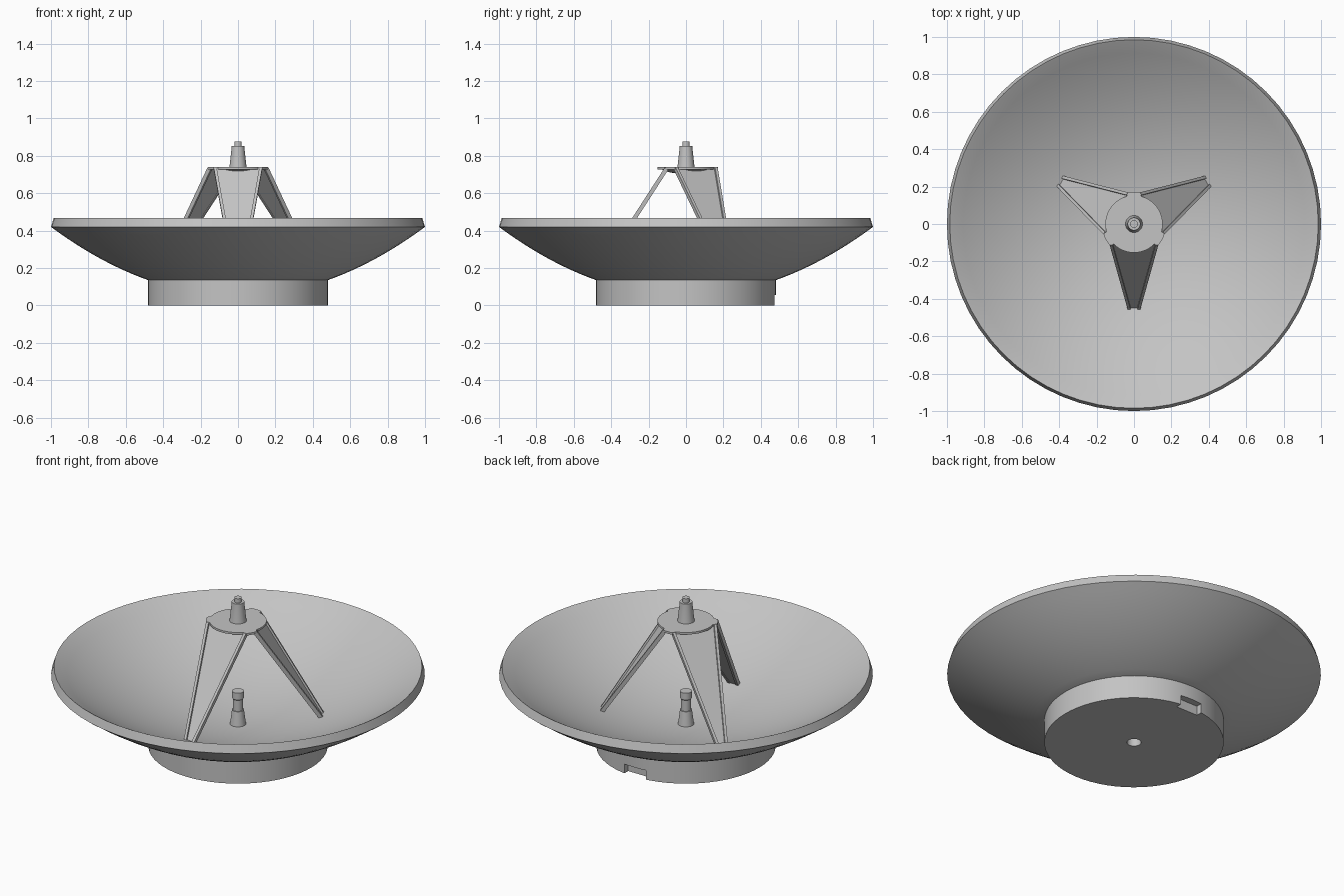
import bpy, bmesh
from math import sin, cos, pi, radians
from mathutils import Matrix, Vector

if "Cube" in bpy.data.objects:
    bpy.data.objects.remove(bpy.data.objects["Cube"])

grey = bpy.data.materials.new("light grey")
GREY = (0.55, 0.55, 0.55, 1)
grey.diffuse_color = GREY
grey.use_nodes = True
grey.node_tree.nodes["Principled BSDF"].inputs["Base Color"].default_value = GREY


def finish(name, bm):
    bmesh.ops.remove_doubles(bm, verts=bm.verts, dist=1e-5)
    bmesh.ops.recalc_face_normals(bm, faces=bm.faces)
    mesh = bpy.data.meshes.new(name)
    bm.to_mesh(mesh)
    bm.free()
    mesh.materials.append(grey)
    ob = bpy.data.objects.new(name, mesh)
    bpy.context.collection.objects.link(ob)
    return ob


def smooth(ob):
    bpy.ops.object.select_all(action="DESELECT")
    ob.select_set(True)
    bpy.context.view_layer.objects.active = ob
    bpy.ops.object.shade_smooth_by_angle(angle=radians(30))


def lathe(name, profile, segments=32):
    """Spin an (r, z) profile around the vertical axis."""
    bm = bmesh.new()
    verts = [bm.verts.new((r, 0, z)) for r, z in profile]
    edges = [bm.edges.new(pair) for pair in zip(verts, verts[1:])]
    bmesh.ops.spin(bm, geom=verts + edges, cent=(0, 0, 0), axis=(0, 0, 1),
                   angle=2 * pi, steps=segments, use_merge=True)
    return finish(name, bm)


def prism(bm, outline, offset):
    """Solid from a closed 3D outline pushed along an offset."""
    face = bm.faces.new([bm.verts.new(p) for p in outline])
    made = bmesh.ops.extrude_face_region(bm, geom=[face], use_keep_orig=True)
    bmesh.ops.translate(bm, vec=offset,
                        verts=[g for g in made["geom"] if isinstance(g, bmesh.types.BMVert)])


# Reflector bowl: parabolic shell with a bevelled rim
steps = 12
outer = [(r, 0.05 + 0.37 * r * r) for r in (0.48 + 0.52 * i / steps for i in range(steps + 1))]
inner = [(r, 0.13 + 0.35 * r * r) for r in (0.975 * (1 - i / 16) for i in range(17))]
smooth(lathe("dish", [(0, 0.115), (0.4, 0.12)] + outer + [(0.985, 0.468)] + inner, 64))

# Base drum with a socket underneath and a cable notch at the back
drum = lathe("base_drum", [(0, 0.1), (0.038, 0.1), (0.038, 0), (0.48, 0),
                           (0.48, 0.136), (0.4, 0.11), (0, 0.11)], 64)
bm = bmesh.new()
bmesh.ops.create_cube(bm, size=1, matrix=Matrix.Translation((0, 0.49, 0.01))
                      @ Matrix.Diagonal((0.14, 0.1, 0.09, 1)))
cutter = finish("notch_cutter", bm)
cutter.hide_render = True
cut = drum.modifiers.new("notch", "BOOLEAN")
cut.operation, cut.object, cut.solver = "DIFFERENCE", cutter, "EXACT"
bpy.context.view_layer.objects.active = drum
bpy.ops.object.modifier_apply(modifier=cut.name)
bpy.data.objects.remove(cutter)
smooth(drum)

# Three tapered channel legs: thin panel with a raised rail on each edge
top_l, top_r = Vector((-0.13, -0.105, 0.732)), Vector((0.13, -0.105, 0.732))
foot_l, foot_r = Vector((-0.032, -0.455, 0.19)), Vector((0.032, -0.455, 0.19))
normal = (top_r - top_l).cross(foot_l - top_l).normalized()
if normal.z < 0:
    normal.negate()
for i, side in enumerate(("front", "right", "left")):
    bm = bmesh.new()
    prism(bm, [top_l, top_r, foot_r, foot_l], -0.008 * normal)
    for top, foot, inward in ((top_l, foot_l, 1), (top_r, foot_r, -1)):
        w = Vector((0.016 * inward, 0, 0))
        prism(bm, [p + 0.01 * normal for p in (top, top + w, foot + w, foot)], -0.022 * normal)
    bm.transform(Matrix.Rotation(i * 2 * pi / 3, 4, "Z"))
    finish(side + "_leg", bm)

# Mounting plate: disc with three lobes where neighbouring legs meet
bm = bmesh.new()
outline = []
for a in range(0, 360, 5):
    lobe = abs((a - 90 + 60) % 120 - 60) <= 12
    r = 0.172 if lobe else 0.153
    outline.append(Vector((r * cos(radians(a)), r * sin(radians(a)), 0.728)))
prism(bm, outline, Vector((0, 0, 0.012)))
smooth(finish("mounting_plate", bm))

# Shallow sub-reflector below the plate
smooth(lathe("sub_reflector", [(0.135, 0.73), (0.115, 0.719), (0.08, 0.71), (0.04, 0.706), (0, 0.705)], 48))

# Receiver above the plate
smooth(lathe("receiver", [(0, 0.735), (0.046, 0.735), (0.034, 0.845), (0.034, 0.852),
                          (0.02, 0.852), (0.02, 0.877), (0, 0.877)]))

# Feed horn in the middle of the bowl
smooth(lathe("feed_horn", [(0, 0.12), (0.044, 0.12), (0.032, 0.215), (0.027, 0.215),
                           (0.027, 0.28), (0.032, 0.285), (0.032, 0.325), (0, 0.325)]))
